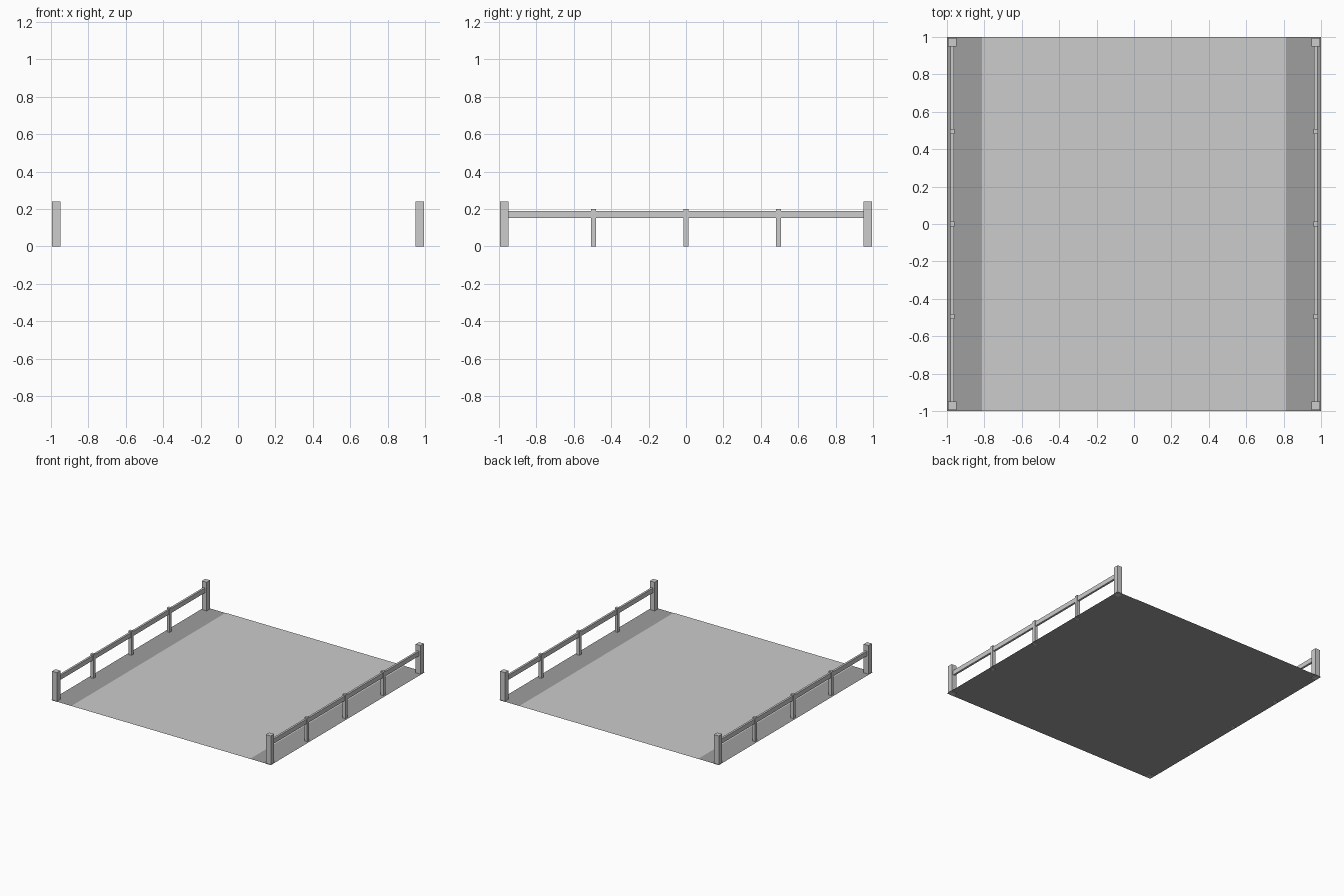
import bpy

if "Cube" in bpy.data.objects:
    bpy.data.objects.remove(bpy.data.objects["Cube"])


def material(name, v):
    m = bpy.data.materials.new(name)
    m.diffuse_color = (v, v, v, 1)
    m.use_nodes = True
    m.node_tree.nodes["Principled BSDF"].inputs["Base Color"].default_value = m.diffuse_color
    return m


LIGHT = material("light grey", 0.604)
DARK = material("dark grey", 0.346)


def mesh_object(name, verts, faces, mat):
    me = bpy.data.meshes.new(name)
    me.from_pydata(verts, [], faces)
    me.materials.append(mat)
    ob = bpy.data.objects.new(name, me)
    bpy.context.collection.objects.link(ob)
    return ob


def box(name, x, y, z, mat):
    """Box from (min, max) ranges on each axis."""
    verts = [(a, b, c) for c in z for b in y for a in x]
    faces = [(0, 2, 3, 1), (4, 5, 7, 6), (0, 1, 5, 4),
             (2, 6, 7, 3), (0, 4, 6, 2), (1, 3, 7, 5)]
    return mesh_object(name, verts, faces, mat)


def sheet(name, hx, hy, z, mat):
    """Flat single-sided sheet facing up."""
    verts = [(-hx, -hy, z), (hx, -hy, z), (hx, hy, z), (-hx, hy, z)]
    return mesh_object(name, verts, [(0, 1, 2, 3)], mat)


def around(c, width):
    return (c - width / 2, c + width / 2)


# Ground sheet, with the lighter road surface just above it
sheet("ground_sheet", 1.0, 1.0, 0.005, DARK)
sheet("road_surface", 0.812, 1.0, 0.007, LIGHT)

# Fence along each side
for side, s in (("left", -1), ("right", 1)):
    x = s * 0.972
    # Tall corner posts
    for end, e in (("front", -1), ("back", 1)):
        box(f"{side}_{end}_corner_post", around(x, 0.044),
            around(e * 0.972, 0.044), (0, 0.24), LIGHT)
    # Small posts between
    for i, y in enumerate((-0.495, 0, 0.495)):
        box(f"{side}_small_post_{i + 1}", around(x, 0.026),
            around(y, 0.026), (0, 0.2), LIGHT)
    # Horizontal rail
    box(f"{side}_rail", around(x, 0.017), (-0.955, 0.955), (0.152, 0.19), LIGHT)
